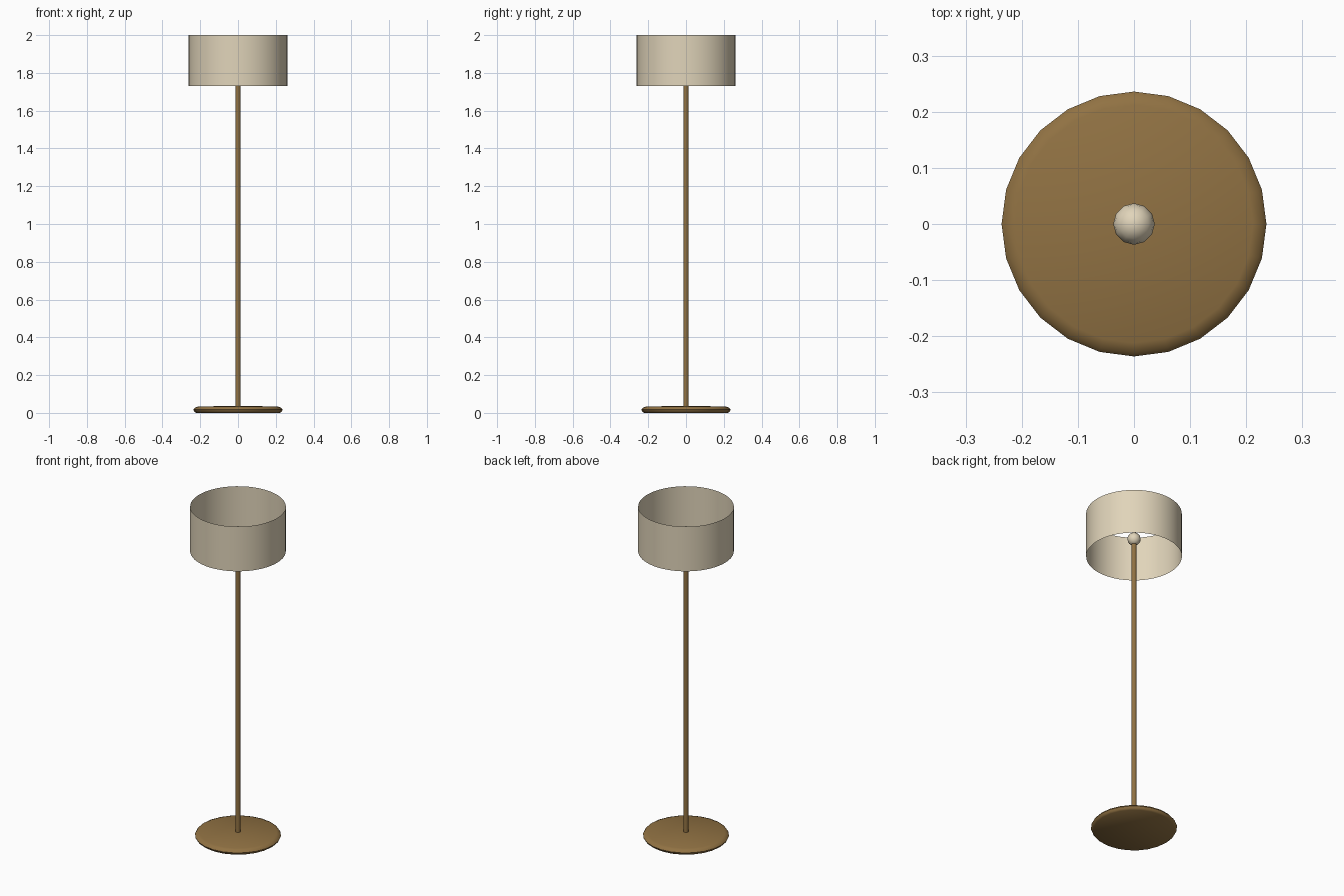
import bpy, bmesh, math

if "Cube" in bpy.data.objects:
    bpy.data.objects.remove(bpy.data.objects["Cube"])


def material(name, rgb):
    m = bpy.data.materials.new(name)
    m.diffuse_color = (*rgb, 1)
    m.use_nodes = True
    m.node_tree.nodes["Principled BSDF"].inputs["Base Color"].default_value = m.diffuse_color
    return m


BRASS = material("aged brass", (0.283, 0.168, 0.056))
CREAM = material("cream fabric", (0.75, 0.66, 0.49))


def lathe(name, profile, sides, mat, angle=40):
    """Spin an (r, z) profile round z; points with r = 0 become poles."""
    bm = bmesh.new()
    rings = []
    for r, z in profile:
        n = sides if r > 0 else 1
        rings.append([bm.verts.new((r * math.cos(math.tau * i / sides),
                                    r * math.sin(math.tau * i / sides), z))
                      for i in range(n)])
    for a, b in zip(rings, rings[1:]):
        for i in range(sides):
            j = (i + 1) % sides
            quad = [a[i % len(a)], a[j % len(a)], b[j % len(b)], b[i % len(b)]]
            bm.faces.new(list(dict.fromkeys(quad)))
    me = bpy.data.meshes.new(name)
    bm.to_mesh(me)
    bm.free()
    me.materials.append(mat)
    ob = bpy.data.objects.new(name, me)
    bpy.context.collection.objects.link(ob)
    bpy.ops.object.select_all(action='DESELECT')
    ob.select_set(True)
    bpy.context.view_layer.objects.active = ob
    bpy.ops.object.shade_smooth_by_angle(angle=math.radians(angle))
    return ob


# Round foot with a softened rim
lathe("base", [(0, 0), (0.222, 0), (0.231, 0.007), (0.236, 0.017),
               (0.229, 0.027), (0.212, 0.034), (0, 0.037)], 24, BRASS)

# Straight pole up into the shade
lathe("pole", [(0, 0.03), (0.0135, 0.03), (0.0135, 1.81), (0, 1.81)], 16, BRASS)

# Bulb
R, ZC, N = 0.037, 1.84, 8
bulb = [(0 if k in (0, N) else R * math.sin(math.pi * k / N),
         ZC - R * math.cos(math.pi * k / N)) for k in range(N + 1)]
lathe("bulb", bulb, 12, CREAM)

# Open drum shade, a thin single sheet
lathe("shade", [(0.262, 1.73), (0.262, 2.0)], 48, CREAM)
